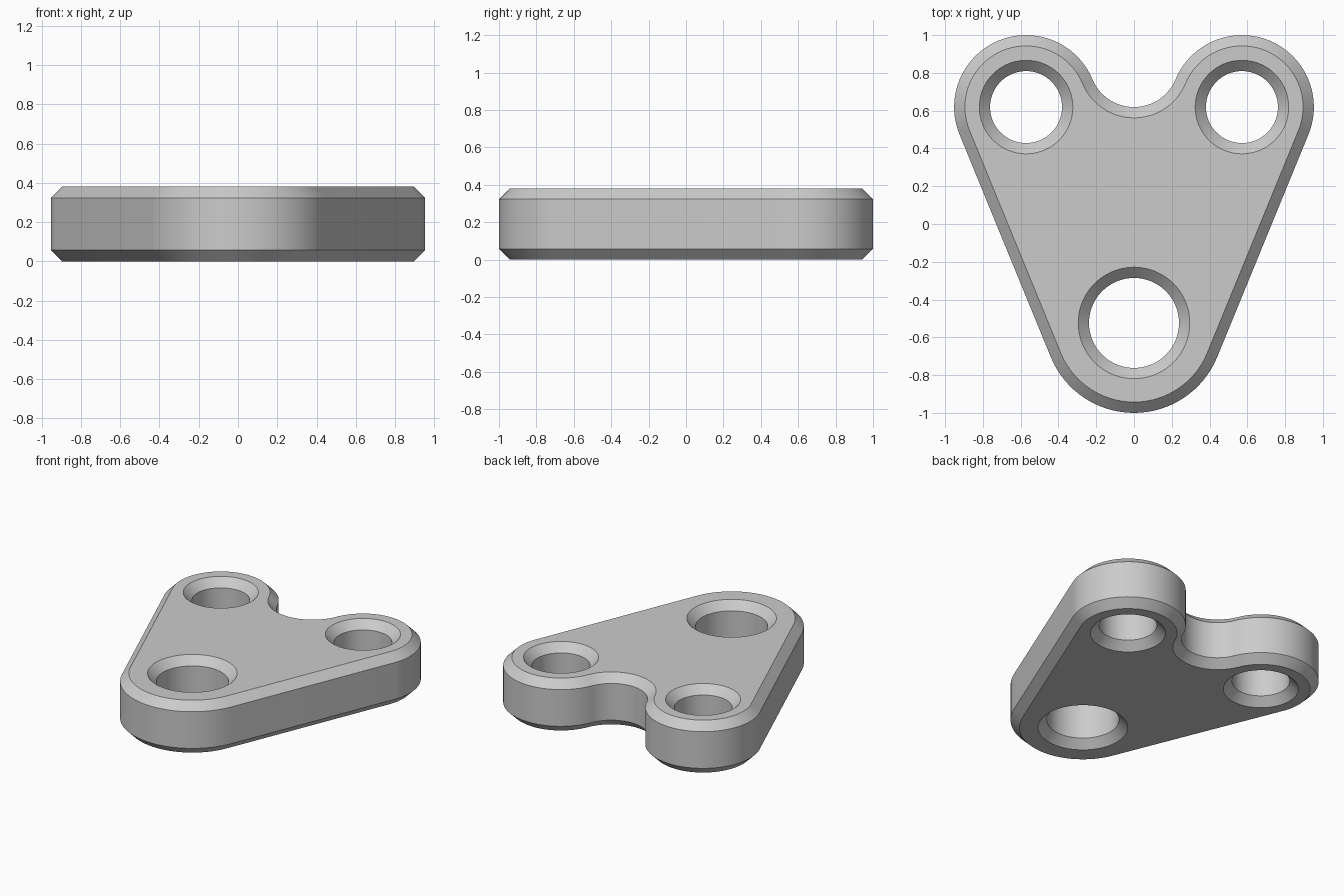
import bpy
import bmesh
from math import atan2, acos, hypot, cos, sin, pi

cube = bpy.data.objects.get("Cube")
if cube:
    bpy.data.objects.remove(cube)

U = 2 / 21                      # design unit: the plate is 21 units long
HEIGHT, CHAMFER = 4 * U, 0.6 * U
LOBE_X, LOBE_Y, LOBE_R = 6 * U, 6.5 * U, 4 * U
NOSE_Y, NOSE_R = -5.5 * U, 5 * U
NOTCH_R = 2.5 * U
HOLES = [(-LOBE_X, LOBE_Y, 2 * U), (LOBE_X, LOBE_Y, 2 * U), (0, NOSE_Y, 2.5 * U)]


def arc(cx, cy, r, start, end, steps):
    angles = [start + (end - start) * i / steps for i in range(steps + 1)]
    return [(cx + r * cos(a), cy + r * sin(a)) for a in angles]


def outline(inset):
    """Tangent-arc outline of the plate, moved inwards by inset."""
    dx, dy = LOBE_X, LOBE_Y - NOSE_Y
    side = atan2(dy, dx) - acos((NOSE_R - LOBE_R) / hypot(dx, dy))
    neck = atan2(NOTCH_R, LOBE_X)
    lobe, nose = LOBE_R - inset, NOSE_R - inset
    pts = arc(LOBE_X, LOBE_Y, lobe, side, pi - neck, 40)
    pts += arc(0, LOBE_Y + NOTCH_R, NOTCH_R + inset, -neck, neck - pi, 32)[1:-1]
    pts += arc(-LOBE_X, LOBE_Y, lobe, neck, pi - side, 40)
    pts += arc(0, NOSE_Y, nose, pi - side, 2 * pi + side, 32)
    return pts


def circle(hole, inset):
    x, y, r = hole
    return arc(x, y, r + inset, 0, 2 * pi, 72)[:-1]


def wall(bm, shape):
    """Chamfered wall; returns the edges of its bottom and top rims."""
    levels = [(0, CHAMFER), (CHAMFER, 0), (HEIGHT - CHAMFER, 0), (HEIGHT, CHAMFER)]
    rings = [[bm.verts.new((x, y, z)) for x, y in shape(inset)] for z, inset in levels]
    n = len(rings[0])
    for low, high in zip(rings, rings[1:]):
        for i in range(n):
            j = (i + 1) % n
            bm.faces.new((low[i], low[j], high[j], high[i]))
    return [[bm.edges.get((ring[i], ring[(i + 1) % n])) for i in range(n)]
            for ring in (rings[0], rings[-1])]


# Outer wall and the three countersunk holes
bm = bmesh.new()
rims = [wall(bm, outline)]
rims += [wall(bm, lambda inset, h=h: circle(h, inset)) for h in HOLES]

# Flat bottom and top faces around the holes
for k, normal in ((0, (0, 0, -1)), (1, (0, 0, 1))):
    edges = [e for rim in rims for e in rim[k]]
    bmesh.ops.triangle_fill(bm, use_beauty=True, edges=edges, normal=normal)
bmesh.ops.recalc_face_normals(bm, faces=bm.faces[:])

mesh = bpy.data.meshes.new("plate")
bm.to_mesh(mesh)
bm.free()
plate = bpy.data.objects.new("three_hole_plate", mesh)
bpy.context.collection.objects.link(plate)

# Single grey material
grey = bpy.data.materials.new("plain grey")
grey.use_nodes = True
colour = (0.6, 0.6, 0.6, 1)
grey.diffuse_color = colour
grey.node_tree.nodes["Principled BSDF"].inputs["Base Color"].default_value = colour
mesh.materials.append(grey)

# Smooth round walls, crisp chamfer edges
bpy.ops.object.select_all(action='DESELECT')
plate.select_set(True)
bpy.context.view_layer.objects.active = plate
bpy.ops.object.shade_smooth_by_angle(angle=pi / 6)
